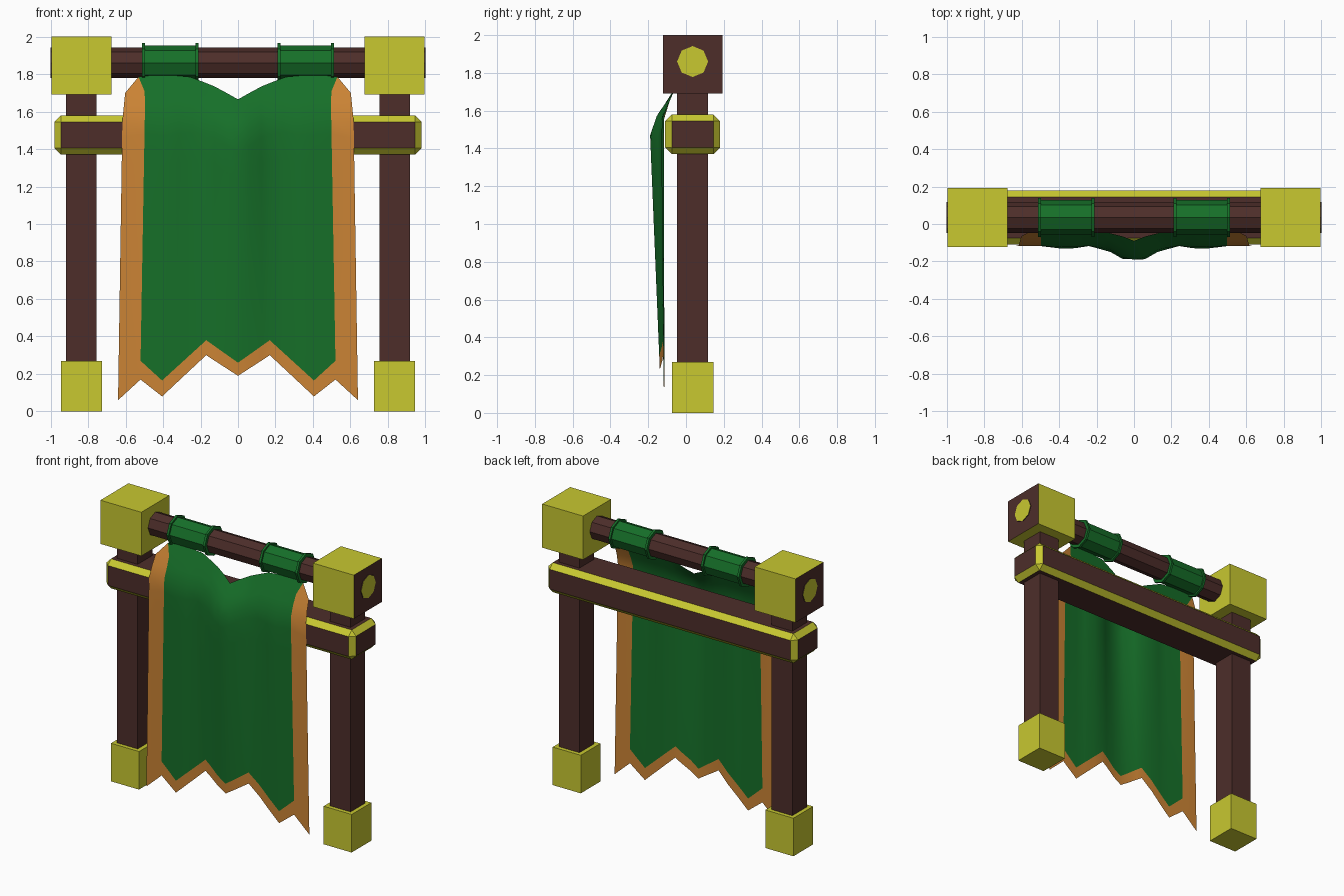
import bpy, bmesh, math
from mathutils import Matrix, Vector

if "Cube" in bpy.data.objects:
    bpy.data.objects.remove(bpy.data.objects["Cube"])

CY = 0.035  # depth of the frame's centre line


def mat(name, rgb):
    m = bpy.data.materials.new(name)
    m.diffuse_color = (*rgb, 1)
    m.use_nodes = True
    m.node_tree.nodes["Principled BSDF"].inputs["Base Color"].default_value = m.diffuse_color
    return m


WOOD = mat("dark_wood", (0.075, 0.027, 0.023))
GOLD = mat("gold", (0.58, 0.58, 0.03))
GREEN = mat("green_cloth", (0.008, 0.16, 0.022))
TRIM = mat("orange_trim", (0.60, 0.23, 0.035))


def finish(name, bm, mats):
    me = bpy.data.meshes.new(name)
    bm.to_mesh(me)
    bm.free()
    for m in mats:
        me.materials.append(m)
    ob = bpy.data.objects.new(name, me)
    bpy.context.collection.objects.link(ob)
    return ob


def box_bm(lo, hi):
    bm = bmesh.new()
    lo, hi = Vector(lo), Vector(hi)
    size = hi - lo
    bmesh.ops.create_cube(bm, size=1, matrix=Matrix.Translation((lo + hi) / 2)
                          @ Matrix.Diagonal((*size, 1)))
    bm.normal_update()
    return bm


def octagon(name, x0, x1, r, mats):
    """Eight-sided cylinder along x; end caps use the last material."""
    bm = bmesh.new()
    m = Matrix.Translation(((x0 + x1) / 2, CY, 1.86)) @ Matrix.Rotation(math.pi / 2, 4, 'Y')
    bmesh.ops.create_cone(bm, cap_ends=True, segments=8, radius1=r, radius2=r,
                          depth=x1 - x0, matrix=m)
    bm.normal_update()
    for f in bm.faces:
        f.material_index = len(mats) - 1 if abs(f.normal.x) > 0.9 else 0
    return finish(name, bm, mats)


def lerp(points, v):
    """Piecewise linear lookup in ascending (key, value) pairs."""
    if v <= points[0][0]:
        return points[0][1]
    for (a, p), (b, q) in zip(points, points[1:]):
        if v <= b:
            return p + (q - p) * (v - a) / (b - a)
    return points[-1][1]


# Posts, feet, top blocks and cloth sleeves on both sides
for side, s in (("left", -1), ("right", 1)):
    def span(a, b):
        return sorted((s * a, s * b))

    x0, x1 = span(0.755, 0.917)
    finish(side + "_post", box_bm((x0, CY - 0.082, 0.2), (x1, CY + 0.082, 1.75)), [WOOD])
    x0, x1 = span(0.725, 0.945)
    finish(side + "_foot", box_bm((x0, CY - 0.11, 0), (x1, CY + 0.11, 0.27)), [GOLD])
    x0, x1 = span(0.674, 0.995)
    bm = box_bm((x0, CY - 0.157, 1.69), (x1, CY + 0.157, 2.0))
    for f in bm.faces:
        if f.normal.x * s > 0.9:
            f.material_index = 1
    finish(side + "_top_block", bm, [GOLD, WOOD])
    x0, x1 = span(0.22, 0.505)
    octagon(side + "_sleeve", x0, x1, 0.092, [GREEN])
    for label, x in (("inner", 0.22), ("outer", 0.505)):
        octagon(f"{side}_{label}_sleeve_ring", s * x - 0.008, s * x + 0.008, 0.105, [GREEN])

# Hanging rod with gold end caps
octagon("rod", -1, 1, 0.082, [WOOD, GOLD])

# Cross beam with gold chamfered edges
bm = box_bm((-0.98, CY - 0.145, 1.37), (0.98, CY + 0.145, 1.58))
bmesh.ops.bevel(bm, geom=bm.edges[:], offset=0.035, segments=1, affect='EDGES')
bm.normal_update()
for f in bm.faces:
    f.material_index = 0 if max(abs(c) for c in f.normal) > 0.95 else 1
finish("cross_beam", bm, [WOOD, GOLD])

# Banner: a draped sheet with a zigzag hem and orange trim
TOP = [(0, 1.665), (0.13, 1.735), (0.25, 1.785), (0.42, 1.80), (0.52, 1.785), (0.64, 1.78)]
HEM_IN = [(0, 0.26), (0.17, 0.38), (0.405, 0.165), (0.52, 0.27), (0.64, 0.17)]
HEM_OUT = [(0, 0.19), (0.17, 0.30), (0.405, 0.08), (0.52, 0.17), (0.64, 0.06)]
DRAPE = [(0.1, -0.117), (1.47, -0.13), (1.58, -0.122), (1.69, -0.07), (1.8, -0.02)]
FOLD = [(0, -0.06), (0.06, -0.06), (0.13, -0.02), (0.25, 0.012), (0.37, -0.006), (0.5, 0.012)]
FOLD_AMOUNT = [(0.15, 0.3), (1.47, 1.0), (1.6, 0.4), (1.7, 0)]
EDGE_X = [(0.06, 0.64), (1.55, 0.617), (1.72, 0.60), (1.78, 0.535)]
INNER_X = [(0.27, 1.0), (1.70, 0.952), (1.785, 1.02)]
half = [0.06, 0.13, 0.17, 0.25, 0.33, 0.405, 0.52, 0.64]
cols = [-x for x in reversed(half)] + [0] + half
rows = [0, 0.05, 0.09, 0.14, 0.2, 0.3, 0.5, 0.75, 1]

bm = bmesh.new()
grid = []
for x in cols:
    a = abs(x)
    zs = [lerp(TOP, a) + (lerp(HEM_IN, a) - lerp(TOP, a)) * t for t in rows]
    zs.append(lerp(HEM_OUT, a))
    line = []
    for z in zs:
        px = lerp(EDGE_X, z) if a == 0.64 else a * lerp(INNER_X, z)
        y = lerp(DRAPE, z) + lerp(FOLD, a) * lerp(FOLD_AMOUNT, z)
        line.append(bm.verts.new((math.copysign(px, x), y, z)))
    grid.append(line)
for i in range(len(cols) - 1):
    for j in range(len(rows)):
        f = bm.faces.new((grid[i][j], grid[i][j + 1], grid[i + 1][j + 1], grid[i + 1][j]))
        f.material_index = int(i in (0, len(cols) - 2) or j == len(rows) - 1)
        f.smooth = True
finish("banner", bm, [GREEN, TRIM])
